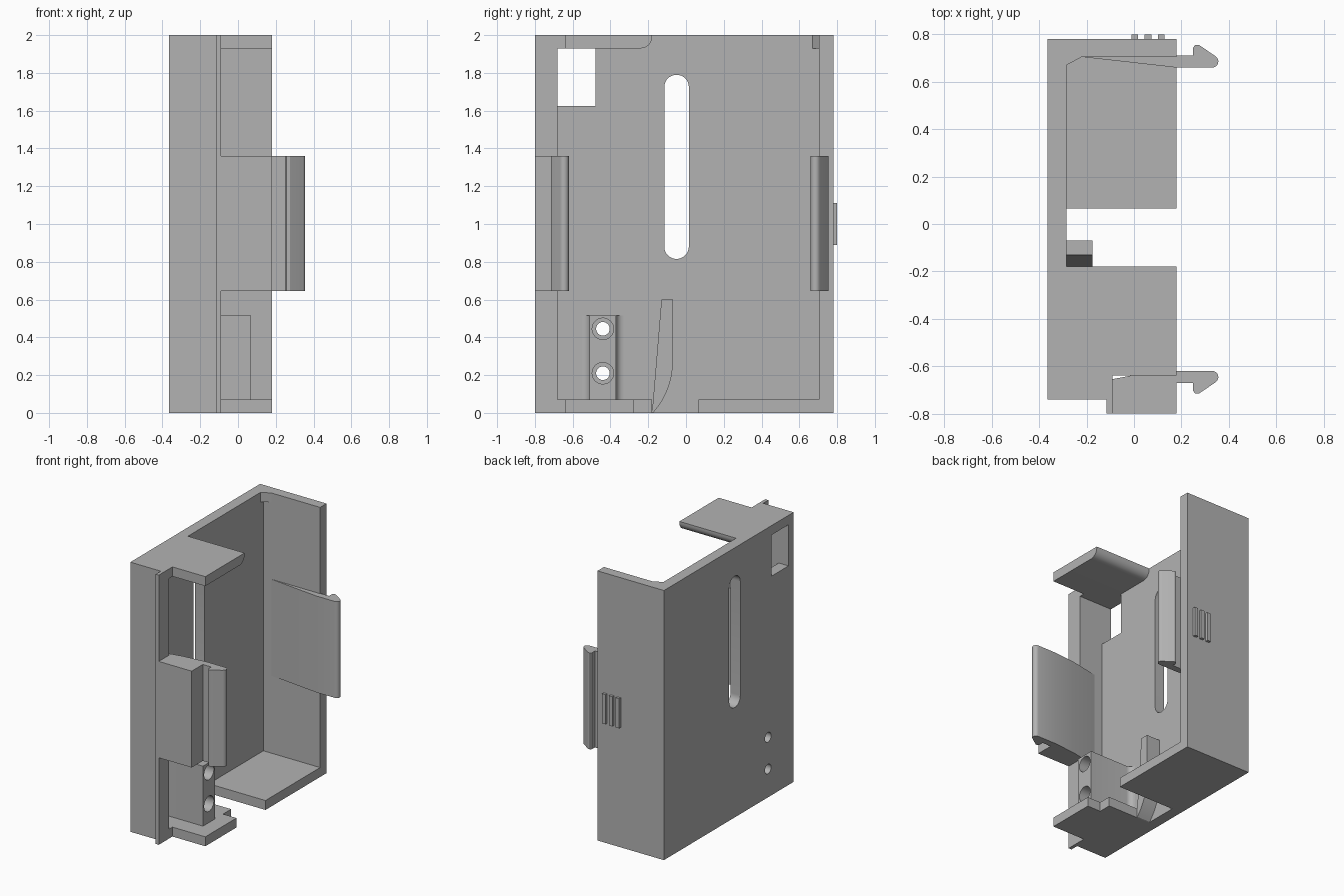
import bpy, bmesh, math
from math import sin, cos, pi

if "Cube" in bpy.data.objects:
    bpy.data.objects.remove(bpy.data.objects["Cube"], do_unlink=True)

grey = bpy.data.materials.new("plain grey")
grey.use_nodes = True
grey.diffuse_color = (0.45, 0.45, 0.45, 1)
grey.node_tree.nodes["Principled BSDF"].inputs["Base Color"].default_value = (0.45, 0.45, 0.45, 1)


def arc(cx, cy, r, start, end, steps=10):
    """Points on an arc, angles in degrees."""
    angles = [math.radians(start + (end - start) * i / steps) for i in range(steps + 1)]
    return [(cx + r * cos(a), cy + r * sin(a)) for a in angles]


def prism(name, outline, axis, lo, hi):
    """Extrude an outline: (x, y) along z, or (y, z) along x."""
    bm = bmesh.new()
    place = (lambda p: (p[0], p[1], lo)) if axis == "z" else (lambda p: (lo, p[0], p[1]))
    face = bm.faces.new([bm.verts.new(place(p)) for p in outline])
    grown = bmesh.ops.extrude_face_region(bm, geom=[face])["geom"]
    shift = (0, 0, hi - lo) if axis == "z" else (hi - lo, 0, 0)
    bmesh.ops.translate(bm, vec=shift, verts=[g for g in grown if isinstance(g, bmesh.types.BMVert)])
    bmesh.ops.recalc_face_normals(bm, faces=bm.faces)
    mesh = bpy.data.meshes.new(name)
    bm.to_mesh(mesh)
    bm.free()
    mesh.materials.append(grey)
    obj = bpy.data.objects.new(name, mesh)
    bpy.context.collection.objects.link(obj)
    return obj


def box(name, x, y, z):
    return prism(name, [(x[0], y[0]), (x[1], y[0]), (x[1], y[1]), (x[0], y[1])], "z", *z)


def activate(obj):
    bpy.ops.object.select_all(action="DESELECT")
    obj.select_set(True)
    bpy.context.view_layer.objects.active = obj


def cut(obj, cutter):
    activate(obj)
    mod = obj.modifiers.new("cut", "BOOLEAN")
    mod.operation, mod.solver, mod.object = "DIFFERENCE", "EXACT", cutter
    bpy.ops.object.modifier_apply(modifier=mod.name)


BACK, INNER, RIM = -0.365, -0.285, 0.18

# Back plate with its two side walls, as one channel
shell = prism("wall_shell", [
    (BACK, -0.74), (-0.115, -0.74), (-0.115, -0.80), (-0.09, -0.80), (-0.09, -0.68),
    (INNER, -0.68), (INNER, 0.705), (RIM, 0.705), (RIM, 0.78), (BACK, 0.78)], "z", 0, 2)

# Top ledge with a rounded lower edge
ledge = prism("top_ledge", [(-0.64, 2), (-0.64, 1.93)] + arc(-0.24, 1.99, 0.06, -90, 0)
              + [(-0.18, 2)], "x", INNER, RIM)
box("top_ledge_root", (INNER, -0.09), (-0.68, -0.64), (1.93, 2))
prism("top_corner_gusset", [(INNER, 0.67), (-0.22, 0.705), (INNER, 0.705)], "z", 1.93, 2)

# Bottom ledges
box("bottom_ledge_rear", (INNER, RIM), (0.065, 0.705), (0, 0.07))
prism("bottom_ledge_front", [
    (INNER, -0.68), (-0.09, -0.68), (-0.09, -0.64), (RIM, -0.64), (RIM, -0.275),
    (0.07, -0.275), (0.07, -0.18), (INNER, -0.18)], "z", 0, 0.07)

# Screw block with flared feet against the back plate
block = prism("screw_block", [(0.07, -0.51), (0.07, -0.37)]
              + arc(INNER + 0.04, -0.33, 0.04, 270, 180, 6)
              + arc(INNER + 0.04, -0.55, 0.04, 180, 90, 6), "z", 0.07, 0.515)

# Curved guide fin
fin = prism("guide_fin", [(-0.18, 0), (-0.13, 0.6), (-0.07, 0.6)]
            + arc(-0.47, 0.27, 0.40, 0, -42, 12), "x", INNER, -0.175)


# Snap clips: a tapered arm with a round-nosed barb
def hook(y, side):
    """Hook outline; side is +1 where the barb points to +y."""
    nose = [(a, y + side * b) for a, b in arc(0.33, 0.026, 0.026, -90, 60, 8)]
    barb = [(0.275, y + side * 0.095), (0.258, y + side * 0.095),
            (0.25, y + side * 0.085), (0.25, y + side * 0.05)]
    return [(RIM, y)] + nose + barb + [(RIM, y + side * 0.05)]


clip_z = (0.645, 1.36)
rear = prism("rear_clip", [(-0.22, 0.705)] + hook(0.66, 1)[:-1] + [(RIM, 0.71), (RIM, 0.705)],
             "z", *clip_z)
front = prism("front_clip", [(-0.22, -0.68), (0.0, -0.637)] + hook(-0.62, -1)
              + [(RIM, -0.80), (-0.09, -0.80), (-0.09, -0.68)], "z", *clip_z)

# Grip ridges on the rear wall
for i in range(3):
    x = 0.003 + 0.056 * i
    box("grip_ridge", (x - 0.014, x + 0.014), (0.78, 0.80), (0.89, 1.11))

# Openings: long slot, square window and two counterbored screw holes
slot = arc(-0.05, 1.725, 0.065, 0, 180, 16) + arc(-0.05, 0.88, 0.065, 180, 360, 16)
cutters = [(prism("slot_cutter", slot, "x", -0.5, -0.2), [shell]),
           (box("window_cutter", (-0.5, -0.2), (-0.68, -0.48), (1.625, 1.93)), [shell])]
for z in (0.21, 0.445):
    bore = arc(-0.44, z, 0.036, 0, 360, 24)[:-1]
    wide = arc(-0.44, z, 0.057, 0, 360, 24)[:-1]
    cutters.append((prism("hole_cutter", bore, "x", -0.5, 0.2), [shell, block]))
    cutters.append((prism("counterbore_cutter", wide, "x", -0.2, 0.2), [block]))
for cutter, targets in cutters:
    cutter.hide_render = True
    for target in targets:
        cut(target, cutter)
for cutter, _ in cutters:
    bpy.data.objects.remove(cutter, do_unlink=True)

# Smooth the rounded parts, keeping edges sharp
for obj in (shell, ledge, block, fin, rear, front):
    activate(obj)
    bpy.ops.object.shade_smooth_by_angle(angle=math.radians(28))
bpy.ops.object.select_all(action="DESELECT")
